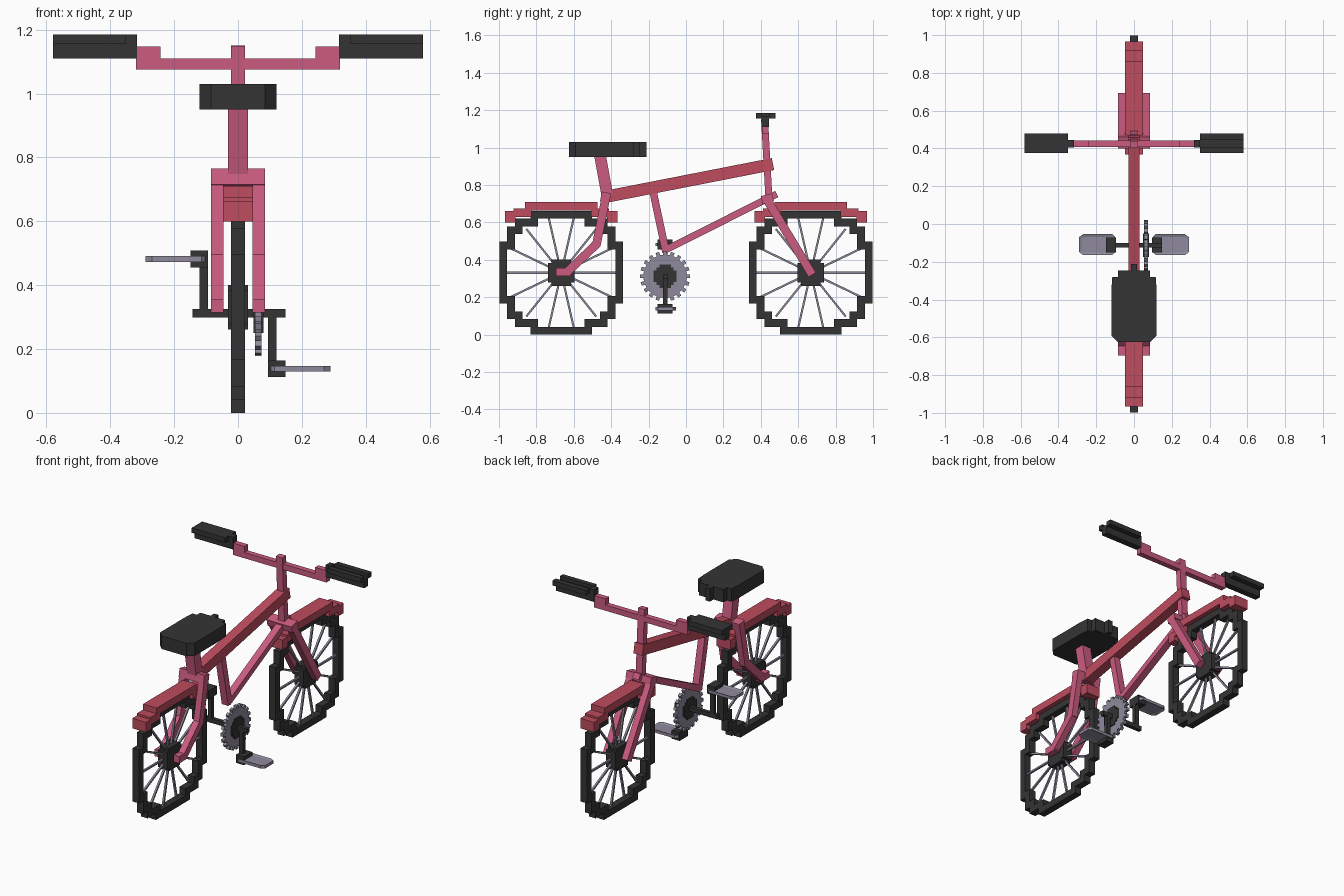
import bpy, bmesh, math
from mathutils import Vector, Matrix

if "Cube" in bpy.data.objects:
    bpy.data.objects.remove(bpy.data.objects["Cube"])


def material(name, color):
    m = bpy.data.materials.new(name)
    m.diffuse_color = (*color, 1)
    m.use_nodes = True
    m.node_tree.nodes["Principled BSDF"].inputs["Base Color"].default_value = m.diffuse_color
    return m


DARK = material("charcoal", (0.034, 0.034, 0.034))
PINK = material("pink", (0.60, 0.107, 0.215))
RED = material("red", (0.52, 0.072, 0.115))
GREY = material("lilac_grey", (0.28, 0.255, 0.335))


def finish(name, bm, mat):
    bmesh.ops.recalc_face_normals(bm, faces=bm.faces)
    me = bpy.data.meshes.new(name)
    bm.to_mesh(me)
    bm.free()
    me.materials.append(mat)
    ob = bpy.data.objects.new(name, me)
    bpy.context.collection.objects.link(ob)
    return ob


def add_box(bm, x0, x1, y0, y1, z0, z1):
    mat = (Matrix.Translation(((x0 + x1) / 2, (y0 + y1) / 2, (z0 + z1) / 2))
           @ Matrix.Diagonal((x1 - x0, y1 - y0, z1 - z0, 1)))
    bmesh.ops.create_cube(bm, size=1, matrix=mat)


def boxes(name, mat, *dims):
    bm = bmesh.new()
    for d in dims:
        add_box(bm, *d)
    return finish(name, bm, mat)


def add_bar(bm, x0, x1, a, b, w):
    """Square bar between two (y, z) points, w thick, spanning x0..x1."""
    a, b = Vector(a), Vector(b)
    n = (b - a).normalized()
    n = Vector((-n.y, n.x)) * w / 2
    ring = [a + n, b + n, b - n, a - n]
    lo = [bm.verts.new((x0, p.x, p.y)) for p in ring]
    hi = [bm.verts.new((x1, p.x, p.y)) for p in ring]
    bm.faces.new(lo)
    bm.faces.new(hi)
    for i in range(4):
        j = (i + 1) % 4
        bm.faces.new((lo[i], lo[j], hi[j], hi[i]))


def bars(name, mat, *specs):
    bm = bmesh.new()
    for s in specs:
        add_bar(bm, *s)
    return finish(name, bm, mat)


def prism(name, mat, outline, z0, z1):
    """Extrude an (x, y) outline upwards."""
    bm = bmesh.new()
    f = bm.faces.new([bm.verts.new((x, y, z0)) for x, y in outline])
    ext = bmesh.ops.extrude_face_region(bm, geom=[f])["geom"]
    bmesh.ops.translate(bm, vec=(0, 0, z1 - z0),
                        verts=[v for v in ext if isinstance(v, bmesh.types.BMVert)])
    return finish(name, bm, mat)


def cells(name, mat, center, size, x0, x1, n, inside):
    """Stepped shape: square cells in the yz plane, given thickness along x."""
    bm = bmesh.new()
    for i in range(-n, n):
        for k in range(-n, n):
            if inside(abs(i + 0.5) + 0.5, abs(k + 0.5) + 0.5):
                bm.faces.new([bm.verts.new((x0, center[0] + (i + a) * size, center[1] + (k + b) * size))
                              for a, b in ((0, 0), (1, 0), (1, 1), (0, 1))])
    bmesh.ops.remove_doubles(bm, verts=bm.verts, dist=1e-4)
    ext = bmesh.ops.extrude_face_region(bm, geom=bm.faces[:])["geom"]
    bmesh.ops.translate(bm, vec=(x1 - x0, 0, 0),
                        verts=[v for v in ext if isinstance(v, bmesh.types.BMVert)])
    return finish(name, bm, mat)


# Wheels: half widths of the stepped rim and its opening, by row from the axle
OUTER = (8, 8, 8, 8, 7, 7, 6, 4)
INNER = (7, 7, 7, 6, 6, 5, 3, 0)
CELL = 0.0414
AXLE_Z = 0.331


def rim(i, k):
    r = int(k) - 1
    return INNER[r] < i <= OUTER[r]


for side, cy in (("rear", -0.667), ("front", 0.667)):
    cells(side + "_tyre", DARK, (cy, AXLE_Z), CELL, -0.022, 0.022, 8, rim)
    cells(side + "_hub", DARK, (cy, AXLE_Z), 0.0175, -0.032, 0.032, 4,
          lambda i, k: i + k <= 7)
    spokes = []
    for s in range(14):
        t = 2 * math.pi * s / 14
        d = Vector((math.cos(t), math.sin(t)))
        c = Vector((cy, AXLE_Z))
        spokes.append((-0.006, 0.006, c + d * 0.04, c + d * 0.30, 0.011))
    bars(side + "_spokes", GREY, *spokes)
    # Stepped mudguard over the wheel
    w = 0.047
    parts = [(-w, w, cy - 0.195, cy + 0.195, 0.664, 0.71)]
    for s in (-1, 1):
        for a, b, z0, z1 in ((0.16, 0.255, 0.628, 0.675), (0.245, 0.300, 0.60, 0.662)):
            y0, y1 = sorted((cy + s * a, cy + s * b))
            parts.append((-w, w, y0, y1, z0, z1))
    boxes(side + "_mudguard", RED, *parts)

# Frame tubes
bars("top_tube", RED, (-0.03, 0.03, (-0.44, 0.735), (0.465, 0.912), 0.065))
bars("seat_post", PINK, (-0.031, 0.031, (-0.46, 0.96), (-0.42, 0.74), 0.062))
bars("steering_tube", PINK, (-0.022, 0.022, (0.42, 1.15), (0.445, 0.70), 0.037))
bars("seat_tube", PINK, (-0.022, 0.022, (-0.177, 0.77), (-0.107, 0.44), 0.04))
bars("down_tube", PINK, (-0.022, 0.022, (-0.115, 0.45), (0.485, 0.752), 0.037))

# Paired stays and fork legs with their cross pieces
stays, fork = [], []
for s in (-1, 1):
    x0, x1 = sorted((s * 0.045, s * 0.085))
    stays += [(x0, x1, (-0.425, 0.75), (-0.48, 0.475), 0.046),
              (x0, x1, (-0.472, 0.49), (-0.635, 0.335), 0.046),
              (x0, x1, (-0.615, 0.335), (-0.695, 0.335), 0.042)]
    fork += [(x0, x1, (0.425, 0.735), (0.675, 0.32), 0.046)]
stays.append((-0.085, 0.085, (-0.425, 0.76), (-0.435, 0.71), 0.05))
fork.append((-0.085, 0.085, (0.405, 0.72), (0.465, 0.735), 0.042))
bars("rear_stays", PINK, *stays)
bars("front_fork", PINK, *fork)

# Saddle with a stepped nose
half = [(0.085, -0.625), (0.12, -0.59), (0.12, -0.35), (0.115, -0.28), (0.085, -0.28),
        (0.085, -0.247), (0.05, -0.247), (0.015, -0.247), (0.015, -0.212)]
prism("saddle", DARK, half + [(-x, y) for x, y in reversed(half)], 0.95, 1.03)

# Handlebar and grips
bar = [(-0.32, 0.32, 0.408, 0.442, 1.075, 1.11)]
grips = []
for s in (-1, 1):
    def span(a, b):
        return tuple(sorted((s * a, s * b)))
    bar.append((*span(0.242, 0.318), 0.408, 0.442, 1.075, 1.148))
    grips.append((*span(0.317, 0.58), 0.405, 0.445, 1.11, 1.165 if s > 0 else 1.185))
    if s > 0:  # grooved grip
        grips += [(*span(0.35, 0.58), 0.375, 0.405, 1.155, 1.185),
                  (*span(0.35, 0.58), 0.445, 0.478, 1.155, 1.185),
                  (*span(0.317, 0.35), 0.405, 0.445, 1.15, 1.185)]
    else:
        grips.append((*span(0.35, 0.58), 0.375, 0.478, 1.155, 1.185))
boxes("handlebar", PINK, *bar)
boxes("grips", DARK, *grips)

# Chainring with square teeth and a stepped dark centre
CY, CZ = -0.112, 0.312
bm = bmesh.new()
bmesh.ops.create_cone(bm, cap_ends=True, segments=20, radius1=0.117, radius2=0.117, depth=0.02,
                      matrix=Matrix.Translation((0.064, CY, CZ)) @ Matrix.Rotation(math.pi / 2, 4, 'Y'))
for s in range(20):
    t = 2 * math.pi * s / 20
    d, c = Vector((math.cos(t), math.sin(t))), Vector((CY, CZ))
    add_bar(bm, 0.054, 0.074, c + d * 0.105, c + d * 0.134, 0.02)
finish("chainring", bm, GREY)
cells("chainring_centre", DARK, (CY, CZ), 0.0155, 0.048, 0.08, 4, lambda i, k: i + k <= 6)

# Axle, cranks and pedals
boxes("crank_axle", DARK, (-0.142, 0.148, CY - 0.012, CY + 0.012, 0.298, 0.325))
for side, s, pz, arm in (("left", -1, 0.482, (0.31, 0.50)), ("right", 1, 0.138, (0.12, 0.31))):
    def span(a, b):
        return tuple(sorted((s * a, s * b)))
    boxes(side + "_crank", DARK, (*span(0.094, 0.12), CY - 0.012, CY + 0.012, *arm),
          (*span(0.094, 0.148), CY - 0.04, CY + 0.04, pz - 0.026, pz + 0.026))
    pts = [(0.115, -0.055), (0.27, -0.055), (0.29, -0.04), (0.29, 0.04), (0.27, 0.055),
           (0.115, 0.055), (0.10, 0.04), (0.10, -0.04)]
    pedal = prism(side + "_pedal", GREY, [(s * x, CY + 0.003 + y) for x, y in pts], pz - 0.009, pz + 0.009)
    # Sunken tread on both faces
    bm = bmesh.new()
    bm.from_mesh(pedal.data)
    bm.faces.ensure_lookup_table()
    caps = [f for f in bm.faces if abs(f.normal.z) > 0.9]
    bmesh.ops.inset_individual(bm, faces=caps, thickness=0.015, depth=-0.005)
    bm.to_mesh(pedal.data)
    bm.free()
